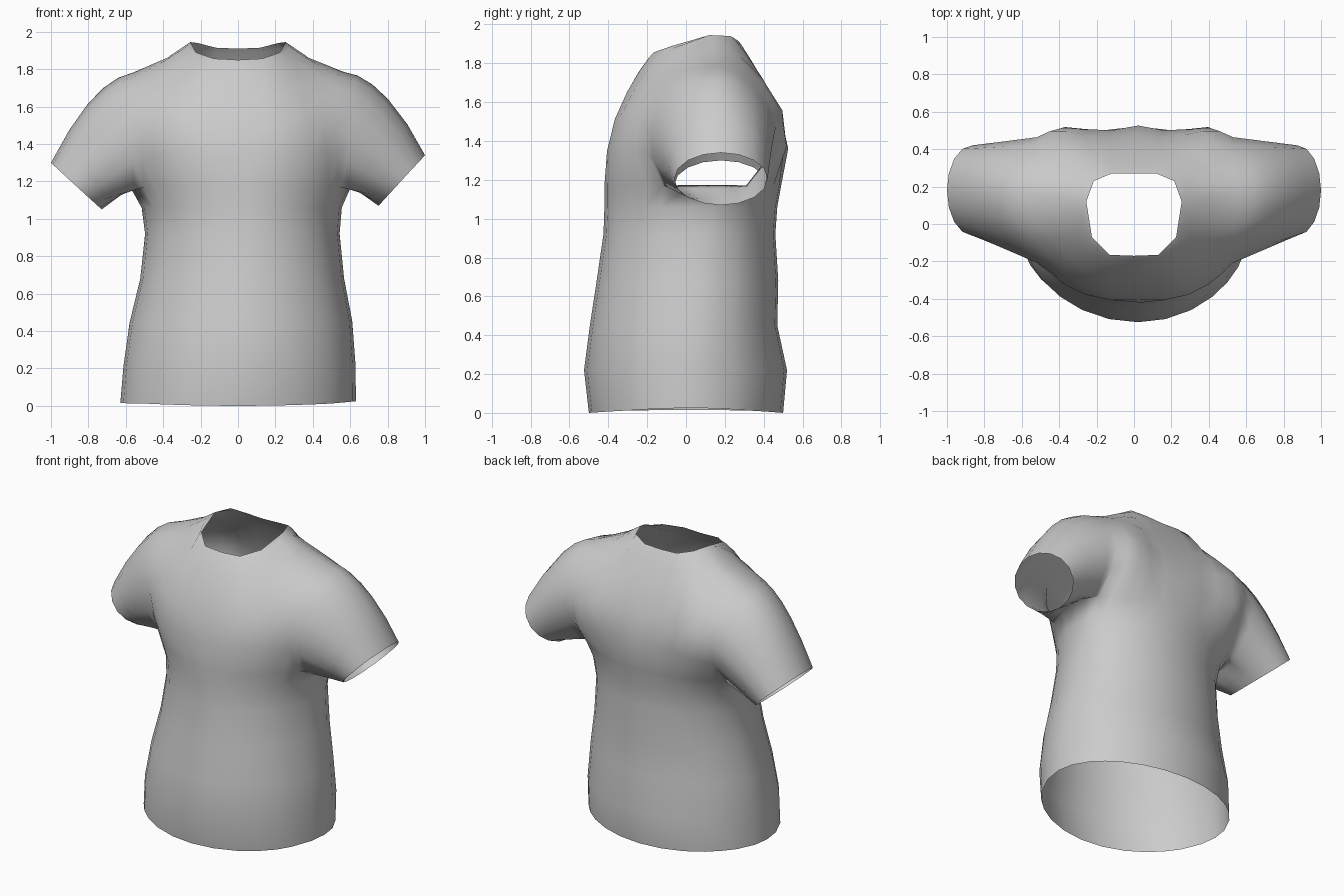
import bpy, bmesh
from math import sin, cos, pi, radians
from mathutils import Vector

cube = bpy.data.objects.get("Cube")
if cube:
    bpy.data.objects.remove(cube)

# One plain cloth colour
cloth = bpy.data.materials.new("grey_cloth")
cloth.use_nodes = True
GREY = (0.6, 0.6, 0.6, 1)
cloth.diffuse_color = GREY
cloth.node_tree.nodes["Principled BSDF"].inputs["Base Color"].default_value = GREY

ANGLES = [radians(a) for a in (0, 14, 28, 41, 52, 62, 77)]
# Body sections: height, half width, front y, back y, side seam y
BODY = [(0.0, .63, -.50, .50, .03), (.22, .62, -.525, .52, .03),
        (.45, .595, -.495, .47, .05), (.68, .545, -.46, .475, .07),
        (.92, .52, -.425, .46, .10), (1.06, .535, -.42, .47, .13),
        (1.17, .59, -.42, .49, .15)]
# Neckline and shoulder seam, from the centre outwards
SEAM = [(.255, .12, 1.945), (.38, .14, 1.86), (.56, .16, 1.785)]
TOP_FRONT = [(0, -.17, 1.85), (.13, -.165, 1.857), (.225, -.07, 1.89)] + SEAM
TOP_BACK = [(0, .27, 1.91), (.12, .27, 1.915), (.215, .23, 1.94)] + SEAM
BULGE_FRONT = (0, .12, .25, .37, .4, .44)
BULGE_BACK = (.35, .22, .43, .73, .75, .66)
ROUND = (1.8, 1.8, 1.6, 1.3, .9, .5)
STEPS = 6

bm = bmesh.new()


def bridge(a, b, closed=False):
    """Join two vertex rows with quads."""
    n = len(a)
    for i in range(n if closed else n - 1):
        j = (i + 1) % n
        bm.faces.new((a[i], a[j], b[j], b[i]))


def section(z, w, f, b, mid):
    """Half ring from front centre, round the side, to back centre."""
    def point(a, end):
        lift = .02 * sin(a) ** 2 if z == 0 else 0
        return bm.verts.new((w * sin(a), mid + (end - mid) * cos(a), z + lift))
    front = [point(a, f) for a in ANGLES]
    side = [point(pi / 2, f)]
    return front + side + [point(a, b) for a in reversed(ANGLES)]


# Body below the armpits
rings = [section(*row) for row in BODY]
for low, high in zip(rings, rings[1:]):
    bridge(low, high)
chest = rings[-1]


def panel(base, top, bulge, sign, seam=None):
    """Chest or back panel, curving from the armpit row up to the seam."""
    rows = [base]
    for k in range(1, STEPS + 1):
        t = k / STEPS * pi / 2
        s = sin(t)
        row = []
        for j, v in enumerate(base):
            if k == STEPS and seam and j > 2:
                row.append(seam[j])
                continue
            goal = Vector(top[j])
            c = max(cos(t), 0) ** ROUND[j] if k < STEPS else 0
            p = goal.lerp(v.co, c)
            p.y += sign * bulge[j] * s * (1 - s) ** (2 - j / 5)
            p.z = v.co.z + (goal.z - v.co.z) * s
            row.append(bm.verts.new(p))
        bridge(rows[-1], row)
        rows.append(row)
    return rows


front = panel(chest[:6], TOP_FRONT, BULGE_FRONT, -1)
back = panel(chest[:8:-1], TOP_BACK, BULGE_BACK, 1, front[-1])

# Sleeve from the armhole out to the cuff
armhole = ([chest[7], chest[6]] + [r[5] for r in front]
           + [r[5] for r in reversed(back[:-1])] + [chest[8]])
count = len(armhole)
cuff_centre = Vector((.87, .18, 1.19))
previous = armhole
for t in (.18, .36, .55, .78, 1):
    ring = []
    for i, v in enumerate(armhole):
        a = 2 * pi * i / count
        cuff = cuff_centre + Vector((-.13 * cos(a), -.24 * sin(a), -.13 * cos(a)))
        p = v.co.lerp(cuff, t)
        height = (1 - cos(a)) / 2
        p.z += .4 * t * (1 - t) * height ** 2
        ring.append(bm.verts.new(p))
    bridge(previous, ring, True)
    previous = ring

# Right half, welded along the centre line
bmesh.ops.mirror(bm, geom=bm.verts[:] + bm.edges[:] + bm.faces[:],
                 axis='X', merge_dist=.001)
bmesh.ops.remove_doubles(bm, verts=bm.verts[:], dist=.001)

# Uneven hang: the waist leans and one sleeve sits higher
for v in bm.verts:
    x, y, z = v.co
    reach = max(abs(x) - .5, 0) * (1 if x > 0 else -1)
    v.co.x += .025 * max(sin(pi * z / 1.6), 0) * (1 - min(abs(x), 1))* 2
    v.co.z += .04 * reach

bmesh.ops.recalc_face_normals(bm, faces=bm.faces)
if max(bm.faces, key=lambda f: f.calc_center_median().x).normal.x < 0:
    bmesh.ops.reverse_faces(bm, faces=bm.faces)
for f in bm.faces:
    f.smooth = True

mesh = bpy.data.meshes.new("shirt")
bm.to_mesh(mesh)
bm.free()
mesh.materials.append(cloth)
shirt = bpy.data.objects.new("shirt", mesh)
bpy.context.collection.objects.link(shirt)
